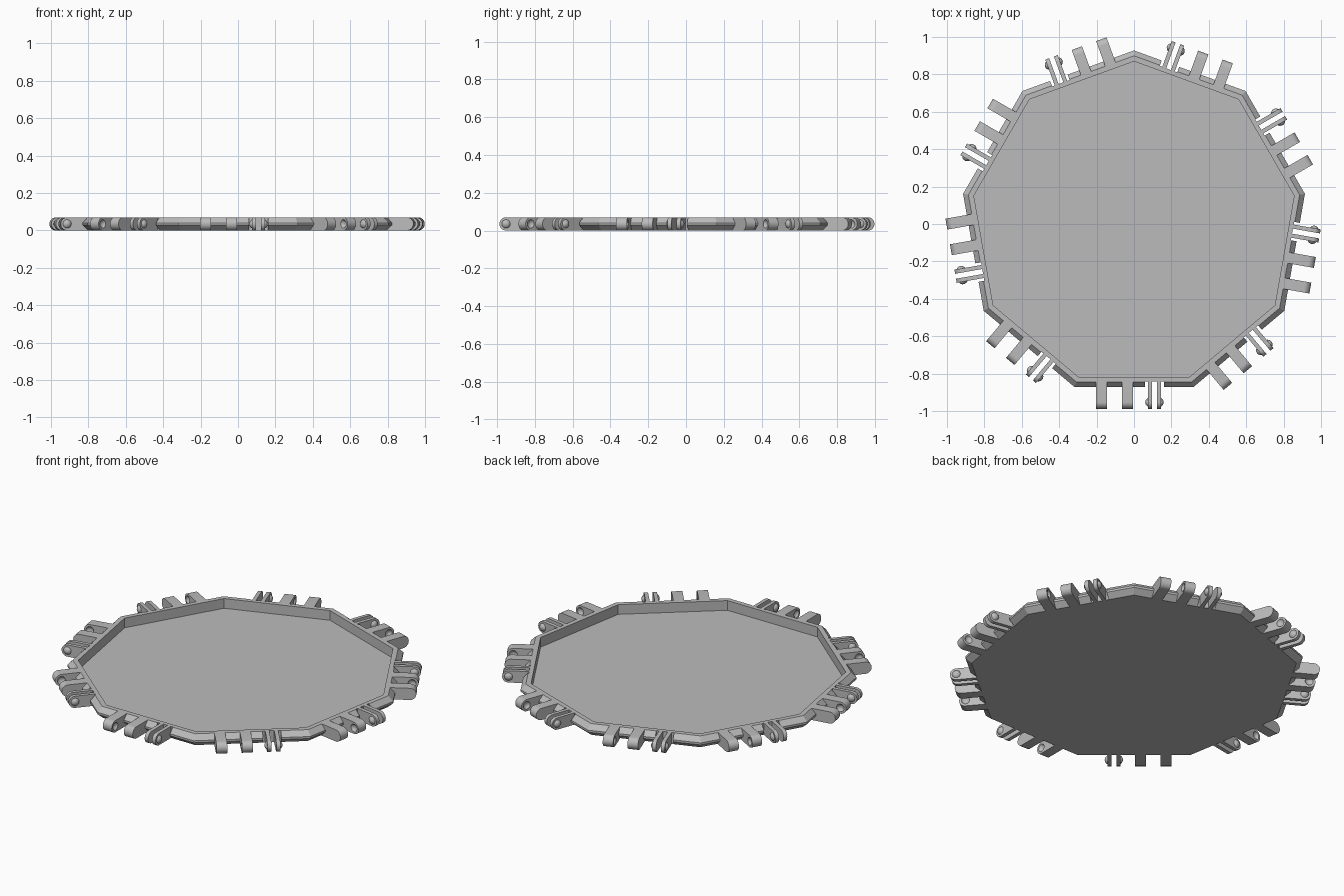
import bpy, bmesh, math
from mathutils import Matrix, Vector

SIDES, HEIGHT = 9, 0.07
ARM_R = HEIGHT / 2
TIP = -0.988 + ARM_R          # centre of the rounded arm ends
NUB_R, NUB_SINK = 0.026, 0.012

cube = bpy.data.objects.get("Cube")
if cube:
    bpy.data.objects.remove(cube, do_unlink=True)

grey = bpy.data.materials.new("plain_grey")
grey.use_nodes = True
colour = (0.5, 0.5, 0.5, 1)
grey.diffuse_color = colour
grey.node_tree.nodes["Principled BSDF"].inputs["Base Color"].default_value = colour


def finish(name, bm, helper=False):
    bmesh.ops.recalc_face_normals(bm, faces=bm.faces)
    mesh = bpy.data.meshes.new(name)
    bm.to_mesh(mesh)
    bm.free()
    mesh.materials.append(grey)
    obj = bpy.data.objects.new(name, mesh)
    bpy.context.collection.objects.link(obj)
    if helper:
        obj.hide_render = True
        obj.display_type = 'WIRE'
    return obj


def cut(obj, cutter):
    mod = obj.modifiers.new("cut", 'BOOLEAN')
    mod.operation = 'DIFFERENCE'
    mod.solver = 'EXACT'
    mod.object = cutter
    bpy.context.view_layer.objects.active = obj
    bpy.ops.object.modifier_apply(modifier=mod.name)
    bpy.data.objects.remove(cutter, do_unlink=True)


def around(bm):
    """Repeat the geometry of the front edge on all sides."""
    geom = bm.verts[:] + bm.edges[:] + bm.faces[:]
    for i in range(1, SIDES):
        new = bmesh.ops.duplicate(bm, geom=geom)["geom"]
        verts = [g for g in new if isinstance(g, bmesh.types.BMVert)]
        bmesh.ops.rotate(bm, verts=verts, cent=(0, 0, 0),
                         matrix=Matrix.Rotation(math.tau * i / SIDES, 3, 'Z'))


def arm(bm, x0, x1):
    """Hinge arm: rounded profile pushed along the edge direction."""
    pts = [(-0.835, 0), (-0.835, HEIGHT)]
    for k in range(17):
        a = math.pi / 2 + math.pi * k / 16
        pts.append((TIP + ARM_R * math.cos(a), ARM_R + ARM_R * math.sin(a)))
    face = bm.faces.new([bm.verts.new((x0, y, z)) for y, z in pts])
    ext = bmesh.ops.extrude_face_region(bm, geom=[face])["geom"]
    bmesh.ops.translate(bm, vec=(x1 - x0, 0, 0),
                        verts=[g for g in ext if isinstance(g, bmesh.types.BMVert)])


def ball(bm, x):
    bmesh.ops.create_uvsphere(bm, u_segments=20, v_segments=12, radius=NUB_R,
                              matrix=Matrix.Translation((x, TIP, ARM_R)))


# Tray: nine-sided rings (apothem, height) from the underside to the sunken floor
bm = bmesh.new()
rings = []
for apothem, z in [(0.84, 0), (0.872, 0.029), (0.872, 0.041), (0.845, HEIGHT),
                   (0.817, HEIGHT), (0.817, 0.012)]:
    r = apothem / math.cos(math.pi / SIDES)
    rings.append([bm.verts.new((r * math.sin(math.tau * i / SIDES),
                                r * math.cos(math.tau * i / SIDES), z))
                  for i in range(SIDES)])
for lo, hi in zip(rings, rings[1:]):
    for i in range(SIDES):
        j = (i + 1) % SIDES
        bm.faces.new((lo[i], lo[j], hi[j], hi[i]))
bm.faces.new(rings[0])
bm.faces.new(rings[-1])
tray = finish("tray", bm)

# Notches in the rim around the thin clips
bm = bmesh.new()
bmesh.ops.create_cube(bm, size=1, matrix=Matrix.Translation((0.11, -0.891, ARM_R))
                      @ Matrix.Diagonal((0.10, 0.10, 0.2, 1)))
around(bm)
cut(tray, finish("notch_cutter", bm, True))

# Thick socket arms with facing dimples
bm = bmesh.new()
arm(bm, -0.203, -0.144)
arm(bm, -0.064, -0.005)
sockets = finish("socket_arms", bm)
bm = bmesh.new()
ball(bm, -0.144 + NUB_SINK)
ball(bm, -0.064 - NUB_SINK)
cut(sockets, finish("dimple_cutter", bm, True))
bm = bmesh.new()
bm.from_mesh(sockets.data)
around(bm)
bm.to_mesh(sockets.data)
bm.free()

# Thin clip arms
bm = bmesh.new()
arm(bm, 0.074, 0.096)
arm(bm, 0.123, 0.145)
around(bm)
clips = finish("clip_arms", bm)

# Domed nubs on the outer faces of the clips
bm = bmesh.new()
for face_x, side in ((0.074, -1), (0.145, 1)):
    ball(bm, face_x - side * NUB_SINK)
for x, side in ((0.078, 1), (0.141, -1)):
    near = [g for g in bm.verts[:] + bm.edges[:] + bm.faces[:]
            if (g.co if isinstance(g, bmesh.types.BMVert) else
                sum((v.co for v in g.verts), Vector()) / len(g.verts)).x * side < 0.11 * side]
    bmesh.ops.bisect_plane(bm, geom=near, plane_co=(x, 0, 0),
                           plane_no=(side, 0, 0), clear_outer=True)
bmesh.ops.holes_fill(bm, edges=bm.edges[:], sides=0)
around(bm)
nubs = finish("clip_nubs", bm)

# Smooth rounded parts, crisp edges
for obj in (sockets, clips, nubs):
    bpy.ops.object.select_all(action='DESELECT')
    obj.select_set(True)
    bpy.context.view_layer.objects.active = obj
    bpy.ops.object.shade_smooth_by_angle(angle=math.radians(30))
